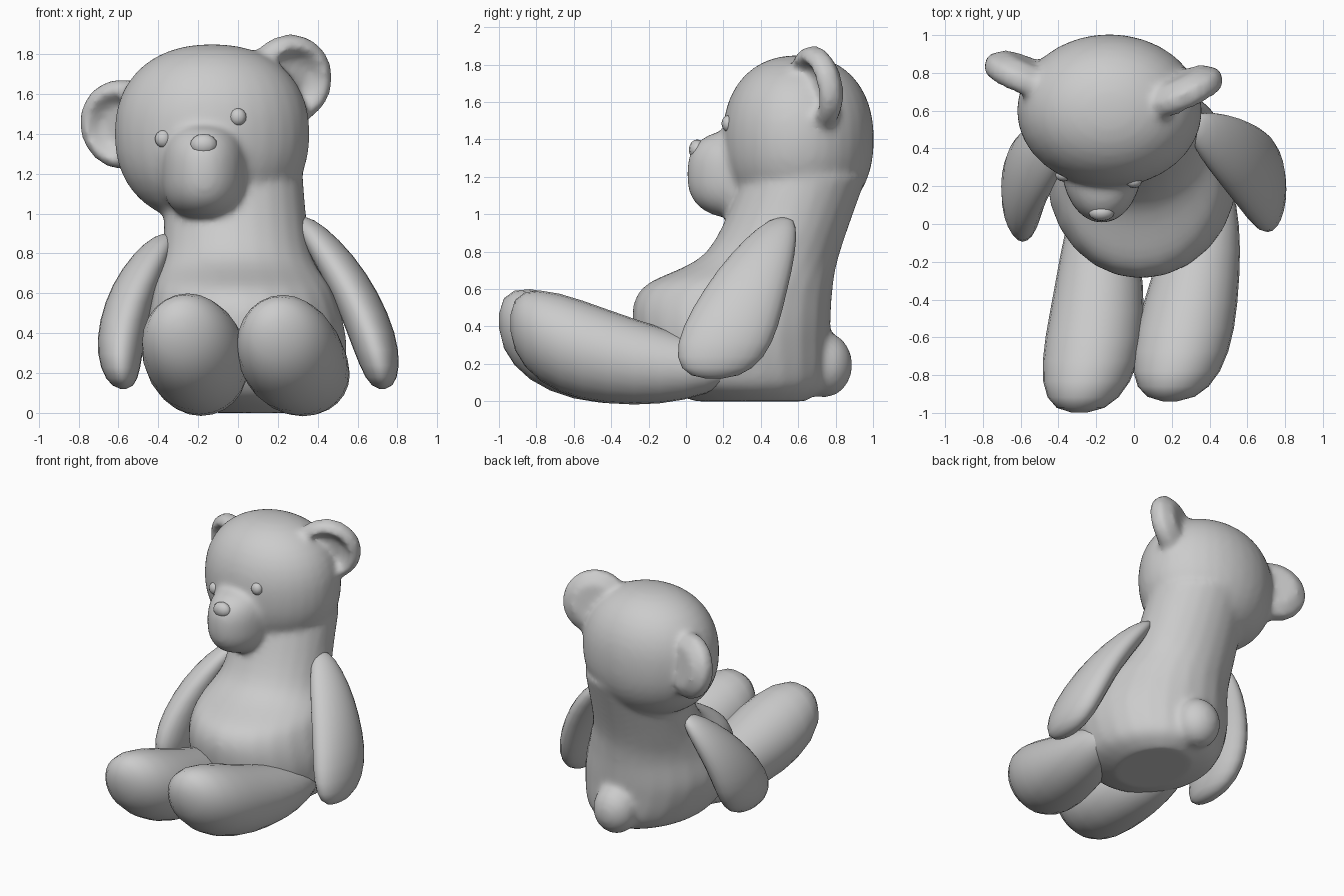
import bpy, bmesh, math
from mathutils import Matrix, Vector

if "Cube" in bpy.data.objects:
    bpy.data.objects.remove(bpy.data.objects["Cube"])

SIDES = 24


def skin(bm, loops):
    """Bridge rings of points and cap both ends."""
    loops = [[bm.verts.new(p) for p in loop] for loop in loops]
    for lo, hi in zip(loops, loops[1:]):
        for i in range(SIDES):
            j = (i + 1) % SIDES
            bm.faces.new((lo[i], lo[j], hi[j], hi[i]))
    bm.faces.new(loops[0])
    bm.faces.new(loops[-1])


def ring(c, u, v):
    """Ellipse around c with half axes u and v."""
    ws = [2 * math.pi * i / SIDES for i in range(SIDES)]
    return [c + u * math.cos(w) + v * math.sin(w) for w in ws]


def ball(bm, centre, radii, n=2, seg=32):
    """Ellipsoid; n above 2 makes its side profile boxier."""
    new = bmesh.ops.create_uvsphere(bm, u_segments=seg, v_segments=seg * 2 // 3, radius=1)['verts']
    for v in new:
        p = v.co
        p = p / (math.hypot(p.x, p.y) ** n + abs(p.z) ** n) ** (1 / n)
        v.co = Vector(centre) + p * Vector(radii)


def finish(name, bm):
    bmesh.ops.recalc_face_normals(bm, faces=bm.faces)
    me = bpy.data.meshes.new(name)
    bm.to_mesh(me)
    bm.free()
    for p in me.polygons:
        p.use_smooth = True
    ob = bpy.data.objects.new(name, me)
    bpy.context.collection.objects.link(ob)
    return ob


def limb(name, a, b, c, wide, deep, side, count=14):
    """Round-ended limb along a curve a-b-c, widening from start to end."""
    a, b, c, side = Vector(a), Vector(b), Vector(c), Vector(side)
    loops = []
    for k in range(count):
        t = (1 - math.cos(math.pi * (k + .3) / (count - .4))) / 2
        s = (1 - abs(2 * t - 1) ** 2.5) ** .4
        p = a * (1 - t) ** 2 + b * 2 * t * (1 - t) + c * t * t
        rx = s * (wide[0] + (wide[1] - wide[0]) * t)
        ry = s * (deep[0] + (deep[1] - deep[0]) * t)
        loops.append(ring(p, Vector((rx, 0, 0)), side * ry))
    bm = bmesh.new()
    skin(bm, loops)
    finish(name, bm)


# torso: height, then left, right, front and back limits
torso = [Vector(r) for r in (
    (0, -.12, .36, .05, .64), (.10, -.33, .50, -.18, .75), (.35, -.455, .545, -.28, .77),
    (.6, -.43, .48, -.24, .785), (.8, -.38, .37, .11, .825), (1.2, -.37, .325, .30, .965))]
bm = bmesh.new()
loops = []
for i in range(len(torso) - 1):
    p0, p1 = torso[max(i - 1, 0)], torso[i]
    p2, p3 = torso[i + 1], torso[min(i + 2, len(torso) - 1)]
    for k in range(6 if i < len(torso) - 2 else 7):
        t = k / 6
        z, l, r, f, b = (p1 * 2 + (p2 - p0) * t + (p0 * 2 - p1 * 5 + p2 * 4 - p3) * t ** 2
                         + (p1 * 3 - p0 - p2 * 3 + p3) * t ** 3) / 2
        loops.append(ring(Vector(((l + r) / 2, (f + b) / 2, z)),
                          Vector(((r - l) / 2, 0, 0)), Vector((0, (b - f) / 2, 0))))
skin(bm, loops)
# head, snout and tail
ball(bm, (-.13, .6, 1.40), (.49, .405, .45), 2.25)
ball(bm, (-.17, .32, 1.215), (.215, .315, .24), 2.6)
ball(bm, (.06, .74, .195), (.16, .15, .175))
# dished ears, higher on the leaning side, tips swept back
for centre, yaw in (((-.585, .76, 1.445), -23), ((.265, .68, 1.67), 25)):
    m = (Matrix.Translation(centre) @ Matrix.Rotation(math.radians(yaw), 4, 'Z')
         @ Matrix.Rotation(math.radians(8), 4, 'X'))
    dish = [(.01, .11), (-.06, .175), (-.02, .225), (.05, .23), (.11, .15)]
    skin(bm, [[m @ p for p in ring(Vector((0, y, 0)), Vector((r, 0, 0)), Vector((0, 0, r)))]
              for y, r in dish])
body = finish('body_and_head', bm)
rm = body.modifiers.new('blend', 'REMESH')
rm.mode = 'VOXEL'
rm.voxel_size = .02
rm.use_smooth_shade = True
sm = body.modifiers.new('soften', 'SMOOTH')
sm.factor = .5
sm.iterations = 12

# arms
arm = ((.115, .125), (.15, .31), (0, 1, 0))
limb('right_arm', (.32, .52, .985), (.69, .265, .55), (.725, .15, .12), *arm)
limb('left_arm', (-.36, .48, .90), (-.65, .24, .51), (-.575, .09, .12), *arm)
# legs
leg = ((.17, .31), (.15, .33), (0, 0, 1))
limb('left_leg', (-.2, .25, .18), (-.135, -.4, .15), (-.29, -1, .43), *leg)
limb('right_leg', (.42, .27, .18), (.32, -.36, .15), (.19, -.94, .42), *leg)

# eyes and nose
for name, c, r in (('left_eye', (-.375, .26, 1.375), (.042, .035, .044)),
                   ('right_eye', (0, .225, 1.485), (.042, .035, .044)),
                   ('nose', (-.172, .06, 1.345), (.068, .045, .055))):
    bm = bmesh.new()
    ball(bm, c, r, seg=12)
    finish(name, bm)
